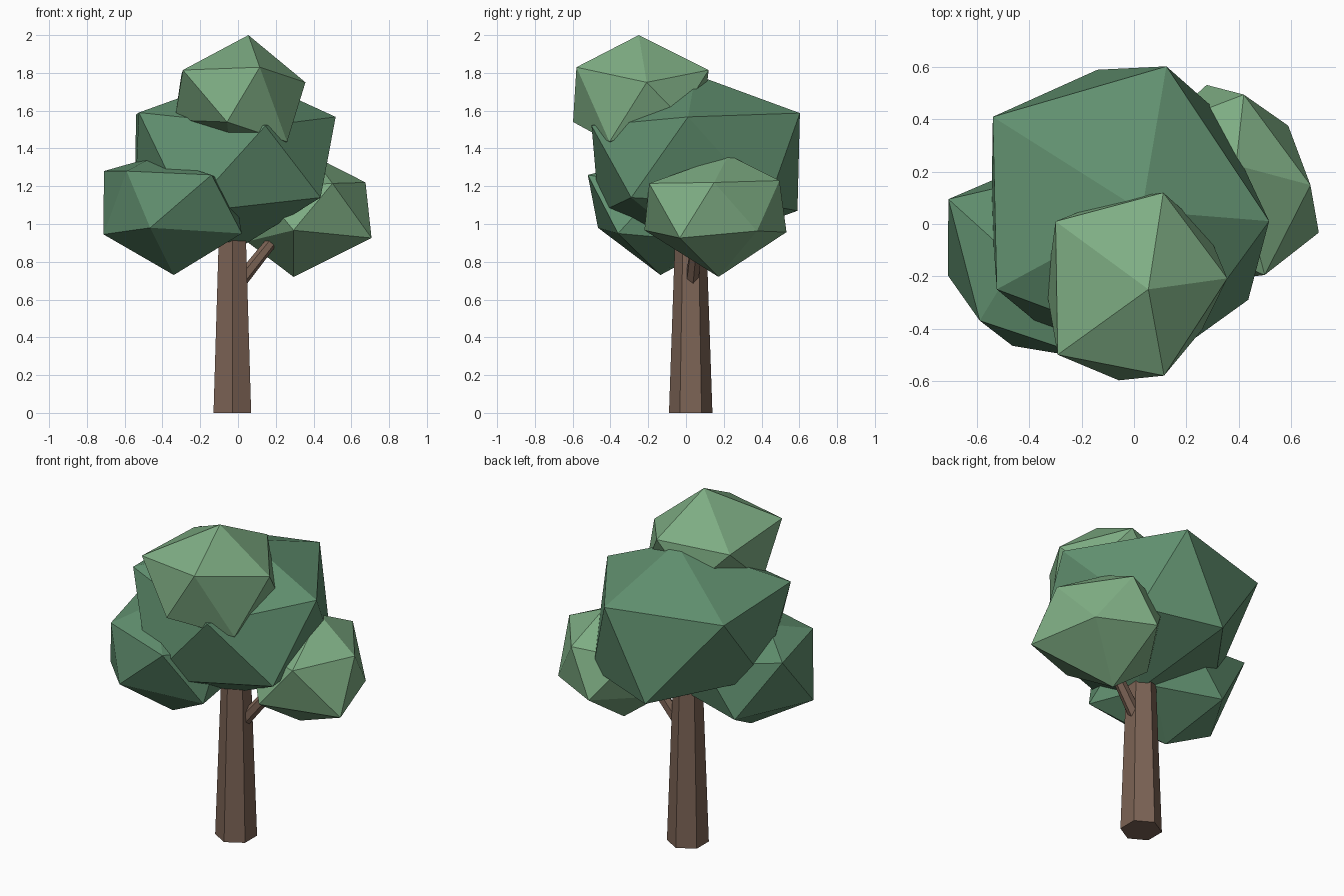
import bpy, bmesh
from mathutils import Vector


def material(name, rgb):
    m = bpy.data.materials.new(name)
    m.diffuse_color = (*rgb, 1)
    return m


BARK = material("bark", (0.20, 0.125, 0.09))
DARK = material("dark_leaves", (0.12, 0.28, 0.16))
LIGHT = material("light_leaves", (0.21, 0.42, 0.23))


def finish(bm, name, mat):
    bmesh.ops.recalc_face_normals(bm, faces=bm.faces)
    me = bpy.data.meshes.new(name)
    bm.to_mesh(me)
    bm.free()
    me.materials.append(mat)
    ob = bpy.data.objects.new(name, me)
    bpy.context.collection.objects.link(ob)
    return ob


def limb(name, start, end, r1, r2, sides=6):
    """Tapered low-poly cylinder between two points."""
    a, b = Vector(start), Vector(end)
    bm = bmesh.new()
    bmesh.ops.create_cone(bm, cap_ends=True, segments=sides, radius1=r1,
                          radius2=r2, depth=(b - a).length)
    ob = finish(bm, name, BARK)
    ob.location = (a + b) / 2
    if abs(b.x - a.x) > 1e-4:
        ob.rotation_euler = (b - a).to_track_quat('Z', 'Y').to_euler()
    return ob


def foliage(name, mat, centre, radii, corners):
    """Icosahedron clump; the nearest vertex is pulled to each given corner."""
    bm = bmesh.new()
    bmesh.ops.create_icosphere(bm, subdivisions=1, radius=1)
    c = Vector(centre)
    for v in bm.verts:
        v.co = c + v.co * Vector(radii)
    free = list(bm.verts)
    for p in map(Vector, corners):
        v = min(free, key=lambda q: (q.co - p).length)
        free.remove(v)
        v.co = p
    return finish(bm, name, mat)


# Trunk and side branch
limb("trunk", (-0.03, 0.025, 0), (-0.03, 0.025, 1.1), 0.115, 0.077)
limb("branch", (-0.01, 0.03, 0.67), (0.23, 0.06, 0.97), 0.038, 0.029)

# Large middle clump
foliage("main_foliage", DARK, (0, 0.04, 1.33), (0.61, 0.62, 0.46), [
    (0.03, 0.05, 1.79), (0.145, -0.5, 1.52), (-0.525, -0.25, 1.59),
    (-0.54, 0.41, 1.58), (0.124, 0.603, 1.587), (0.517, 0.011, 1.567),
    (0.437, -0.29, 1.14), (-0.27, -0.46, 1.06), (-0.14, 0.59, 1.07),
    (0.32, 0.43, 1.1)])

# Top clump
foliage("top_foliage", LIGHT, (0.01, -0.24, 1.7), (0.38, 0.39, 0.29), [
    (0.055, -0.25, 2.0), (0.115, -0.58, 1.83), (-0.292, -0.5, 1.815),
    (-0.3, 0.01, 1.79), (0.112, 0.12, 1.815), (0.357, -0.208, 1.75),
    (0.26, -0.405, 1.435), (-0.058, -0.598, 1.54), (-0.335, -0.25, 1.55),
    (-0.045, -0.25, 1.42)])

# Left clump
foliage("left_foliage", DARK, (-0.36, -0.14, 1.05), (0.38, 0.4, 0.31), [
    (-0.45, -0.14, 1.354), (-0.14, -0.52, 1.26), (-0.59, -0.37, 1.28),
    (-0.71, 0.095, 1.28), (-0.712, -0.197, 0.945), (-0.465, -0.466, 0.98),
    (0.02, -0.36, 0.95), (-0.34, -0.135, 0.73)])

# Right clump
foliage("right_foliage", LIGHT, (0.36, 0.17, 1.05), (0.35, 0.39, 0.32), [
    (0.39, 0.225, 1.365), (0.675, 0.149, 1.22), (0.42, 0.495, 1.23),
    (0.5, -0.195, 1.215), (0.59, 0.376, 0.963), (0.707, -0.033, 0.926),
    (0.278, 0.532, 0.957), (0.294, -0.22, 0.967), (0.294, 0.172, 0.72)])
